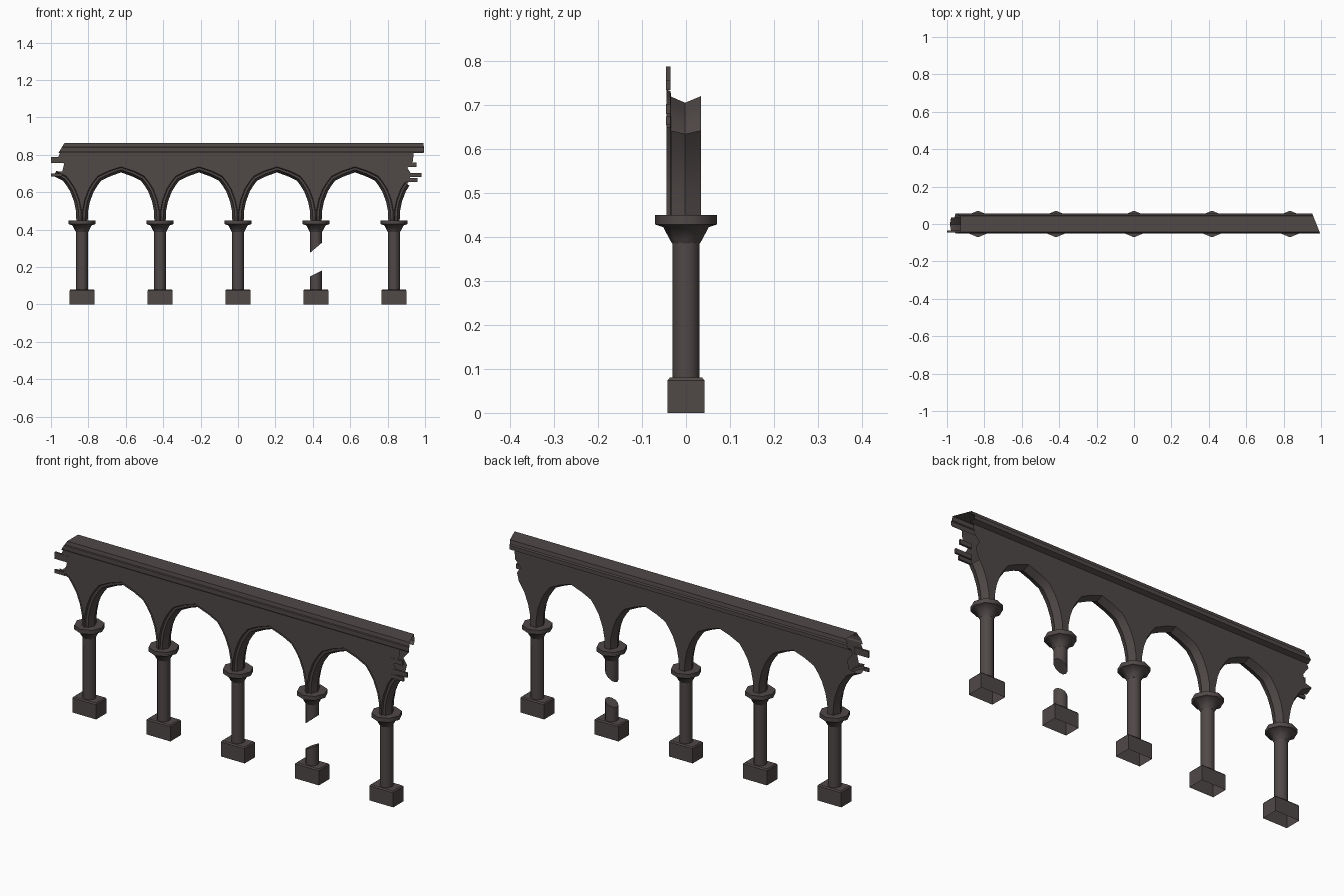
import bpy, bmesh, math
from mathutils import Vector

if "Cube" in bpy.data.objects:
    bpy.data.objects.remove(bpy.data.objects["Cube"])

stone = bpy.data.materials.new("dark_stone")
stone.diffuse_color = (0.08, 0.065, 0.064, 1)
stone.use_nodes = True
stone.node_tree.nodes["Principled BSDF"].inputs["Base Color"].default_value = stone.diffuse_color

FRONT, BACK, TOP = -0.044, 0.034, 0.815
STEP = 0.417
COLS = [STEP * k for k in (-2, -1, 0, 1, 2)]


def finish(name, bm, angle=35):
    me = bpy.data.meshes.new(name)
    bm.to_mesh(me)
    bm.free()
    me.materials.append(stone)
    for p in me.polygons:
        p.use_smooth = True
    me.set_sharp_from_angle(angle=math.radians(angle))
    ob = bpy.data.objects.new(name, me)
    bpy.context.collection.objects.link(ob)
    return ob


def face(bm, pts, toward):
    """Add a face whose normal points along the given direction."""
    f = bm.faces.new([bm.verts.new(p) for p in pts])
    f.normal_update()
    if f.normal.dot(Vector(toward)) < 0:
        f.normal_flip()


def box(name, x0, x1, y0, y1, z0, z1):
    bm = bmesh.new()
    bmesh.ops.create_cube(bm, size=1)
    for v in bm.verts:
        v.co = ((x0 + x1) / 2 + v.co.x * (x1 - x0),
                (y0 + y1) / 2 + v.co.y * (y1 - y0),
                (z0 + z1) / 2 + v.co.z * (z1 - z0))
    return finish(name, bm)


def lathe(name, x, profile, slope_lo=0, slope_hi=0, n=12):
    """Turned part, capped at both ends; the end rings may be cut at a slant."""
    bm = bmesh.new()
    rings = []
    for i, (r, z) in enumerate(profile):
        s = slope_lo if i == 0 else slope_hi if i == len(profile) - 1 else 0
        ring = []
        for k in range(n):
            a = 2 * math.pi * k / n
            px, py = r * math.cos(a), r * math.sin(a)
            ring.append(bm.verts.new((x + px, py, z + s * px)))
        rings.append(ring)
    for a, b in zip(rings, rings[1:]):
        for k in range(n):
            j = (k + 1) % n
            bm.faces.new((a[k], a[j], b[j], b[k]))
    bm.faces.new(rings[0][::-1])
    bm.faces.new(rings[-1])
    return finish(name, bm, 48)


# Columns: plinth (open underneath), shaft, capital
for i, x in enumerate(COLS):
    bm = bmesh.new()
    loops = []
    for inset, z in [(0, 0), (0, 0.074), (0.005, 0.08)]:
        hx, hy = 0.067 - inset, 0.042 - inset
        loops.append([bm.verts.new((x + sx * hx, sy * hy, z))
                      for sx, sy in ((-1, -1), (1, -1), (1, 1), (-1, 1))])
    for a, b in zip(loops, loops[1:]):
        for k in range(4):
            j = (k + 1) % 4
            bm.faces.new((a[k], a[j], b[j], b[k]))
    bm.faces.new(loops[-1])
    finish(f"plinth_{i}", bm, 10)
    if i == 3:  # broken column with a gap
        lathe("broken_shaft_lower", x, [(0.031, 0.07), (0.031, 0.165)], 0, 0.5)
        lathe("broken_shaft_upper", x, [(0.031, 0.303), (0.031, 0.39)], 0.85, 0)
    else:
        lathe(f"shaft_{i}", x, [(0.031, 0.07), (0.031, 0.39)])
    lathe(f"capital_{i}", x, [(0.032, 0.386), (0.037, 0.395), (0.052, 0.423),
                              (0.071, 0.429), (0.071, 0.45)], n=8)

# Pointed arch profile and its offsets
half = [(0.178, 0.449), (0.176, 0.5), (0.166, 0.55), (0.146, 0.603),
        (0.126, 0.635), (0.107, 0.661), (0.058, 0.685)]
path = [Vector((-w, z)) for w, z in half] + [Vector((0, 0.706))]
path += [Vector((w, z)) for w, z in reversed(half)]


def offset(d):
    out = []
    for i, p in enumerate(path):
        t = (path[min(i + 1, 14)] - path[max(i - 1, 0)]).normalized()
        if i in (0, 14):
            t = Vector((0, 1 if i == 0 else -1))
        out.append(p + d * Vector((-t.y, t.x)))
    return out


section = [(FRONT, 0.03), (-0.035, 0.026), (-0.034, 0.014), (-0.002, 0.0), (BACK, 0.015)]
curves = [(y, offset(d)) for y, d in section]

# Arch linings: ridge running round each opening, cut short at the two ends
centres = [COLS[0] - STEP / 2 + STEP * k for k in range(6)]
for k, cx in enumerate(centres):
    lo, hi = (8, 15) if k == 0 else (0, 5) if k == 5 else (0, 15)
    bm = bmesh.new()
    grid = [[bm.verts.new((cx + c[i].x, y, c[i].y)) for i in range(lo, hi)]
            for y, c in curves]
    for a, b in zip(grid, grid[1:]):
        for i in range(hi - lo - 1):
            f = bm.faces.new((a[i], a[i + 1], b[i + 1], b[i]))
            f.normal_update()
            if f.normal.dot(Vector((cx, 0, 0.45)) - f.calc_center_median()) < 0:
                f.normal_flip()
    finish(f"arch_lining_{k}", bm)

# Wall sheets, front and back, with ragged broken ends
jag_left = [(-0.94, 0.71), (-0.93, 0.75), (-0.96, 0.79), (-0.95, TOP)]
jag_right = [(0.915, 0.66), (0.925, 0.70), (0.905, 0.73), (0.935, 0.765), (0.94, TOP)]
for name, (y, curve), n in (("front_wall", curves[0], -1), ("back_wall", curves[-1], 1)):
    bm = bmesh.new()
    edge = [Vector((-STEP / 2, 0.449))] + curve + [Vector((STEP / 2, 0.449))]
    for cx in centres[1:5]:
        for a, b in zip(edge, edge[1:]):
            face(bm, [(cx + a.x, y, a.y), (cx + b.x, y, b.y),
                      (cx + b.x, y, TOP), (cx + a.x, y, TOP)], (0, n, 0))
    left = [(centres[0] + p.x, p.y) for p in reversed(edge[9:])] + jag_left
    left.append((COLS[0], TOP))
    right = [(centres[5] + p.x, p.y) for p in edge[:6]] + jag_right
    right.append((COLS[4], TOP))
    for poly in (left, right):
        face(bm, [(px, y, pz) for px, pz in poly], (0, n, 0))
    bmesh.ops.remove_doubles(bm, verts=bm.verts, dist=0.0002)
    finish(name, bm)

# Loose bricks sticking out at the broken ends
bricks = [(-1.0, -0.92, 0.755, 0.788), (-1.0, -0.94, 0.683, 0.70),
          (0.89, 0.96, 0.655, 0.675), (0.89, 0.98, 0.68, 0.703),
          (0.89, 0.955, 0.735, 0.758)]
for i, (x0, x1, z0, z1) in enumerate(bricks):
    box(f"loose_brick_{i}", x0, x1, -0.045, -0.035, z0, z1)

# Cornice: open-ended moulding, sheared at both ends
prof = [(FRONT, 0.81), (-0.05, 0.82), (-0.05, 0.84), (-0.046, 0.843), (-0.043, 0.862),
        (0.044, 0.862), (0.047, 0.843), (0.057, 0.84), (0.057, 0.82), (BACK, 0.81)]
bm = bmesh.new()
ends = [[bm.verts.new((-0.96 + 0.6 * (z - 0.81), y, z)) for y, z in prof],
        [bm.verts.new((0.975 - 0.4 * y, y, z)) for y, z in prof]]
for i in range(len(prof) - 1):
    f = bm.faces.new((ends[0][i], ends[1][i], ends[1][i + 1], ends[0][i + 1]))
    f.normal_update()
    if f.normal.dot(f.calc_center_median() - Vector((0, 0, 0.83))) < 0:
        f.normal_flip()
finish("cornice", bm, 20)
